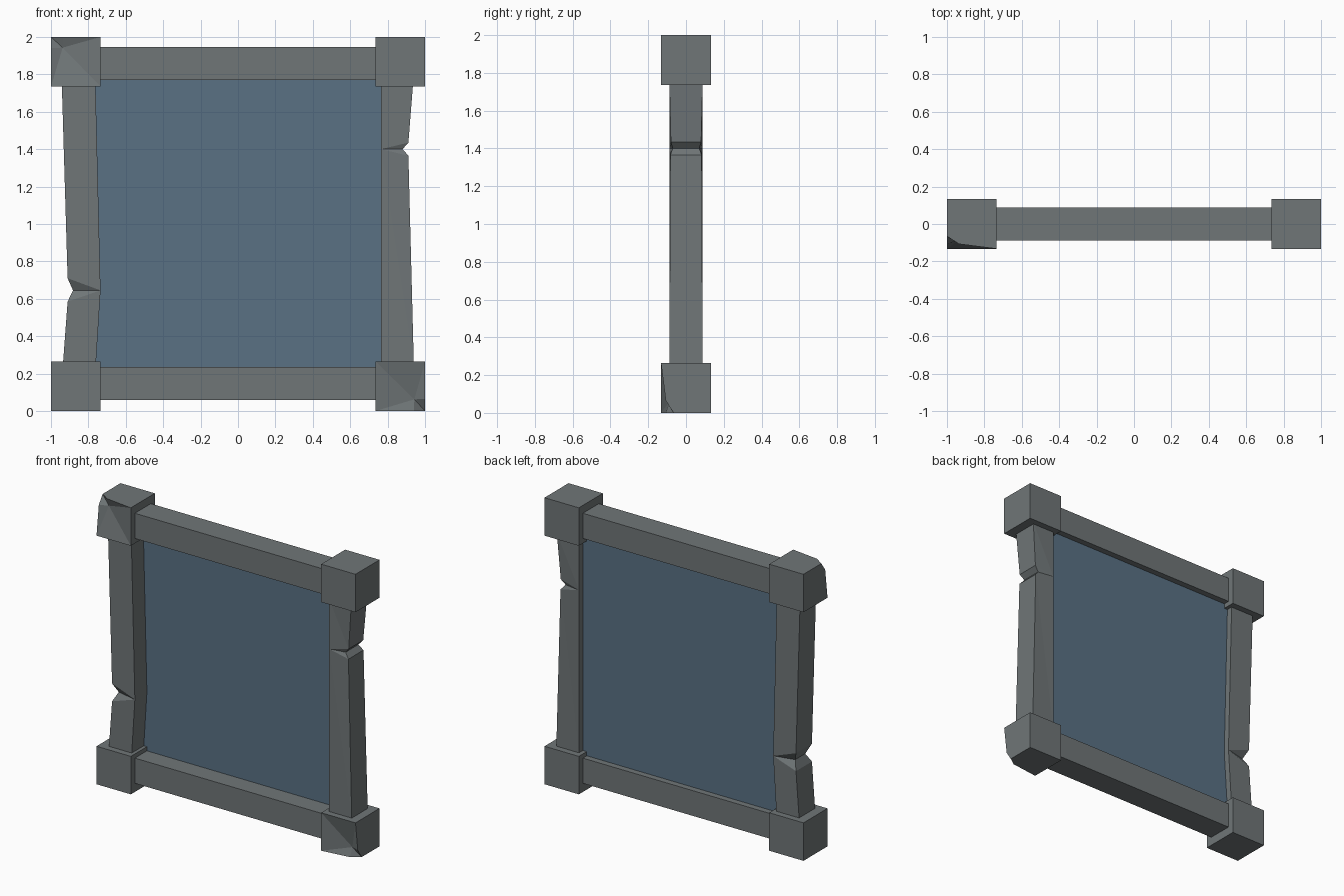
import bpy

if "Cube" in bpy.data.objects:
    bpy.data.objects.remove(bpy.data.objects["Cube"])

def material(name, color):
    m = bpy.data.materials.new(name)
    m.diffuse_color = (*color, 1)
    m.use_nodes = True
    m.node_tree.nodes["Principled BSDF"].inputs["Base Color"].default_value = m.diffuse_color
    return m

STONE = material("stone", (0.16, 0.18, 0.185))
PANE = material("pane", (0.10, 0.165, 0.23))

def make(name, verts, faces, mat=STONE):
    me = bpy.data.meshes.new(name)
    me.from_pydata(verts, [], faces)
    me.update()
    me.materials.append(mat)
    ob = bpy.data.objects.new(name, me)
    bpy.context.collection.objects.link(ob)
    return ob

def box(name, center, half):
    v = [tuple(c + s * h for c, s, h in zip(center, sg, half))
         for sg in [(x, y, z) for z in (-1, 1) for y in (-1, 1) for x in (-1, 1)]]
    return make(name, v, [(0, 2, 3, 1), (4, 5, 7, 6), (0, 1, 5, 4),
                          (2, 6, 7, 3), (0, 4, 6, 2), (1, 3, 7, 5)])

H = 0.1325

def chipped_block(name, cx, cz, swap):
    # cube with a broken front corner; swapping x and z moves the chip diagonally opposite
    v = [(-H, -H, -H), (H, -H, -H), (H, -H, H), (-H, -.065, H), (-.068, -.107, H),
         (-H, -.107, H - .06), (-.07, -.085, H - .057),
         (-H, H, -H), (H, H, -H), (H, H, H), (-H, H, H)]
    f = [(0, 1, 6), (1, 2, 6), (2, 4, 6), (4, 3, 6), (3, 5, 6), (5, 0, 6),
         (0, 5, 3, 10, 7), (1, 8, 9, 2), (0, 7, 8, 1), (2, 9, 10, 3, 4), (8, 7, 10, 9)]
    if swap:
        v = [(z, y, x) for x, y, z in v]
        f = [t[::-1] for t in f]
    make(name, [(x + cx, y, z + cz) for x, y, z in v], f)

def post(name, side, outer, inner):
    # outer: (x, z, half depth) down the worn edge; inner: (x, z) per outer point
    v, f = [], []
    for (xo, zo, d), (xi, zi) in zip(outer, inner):
        v += [(side * xi, -.088, zi), (side * xo, -d, zo),
              (side * xo, d, zo), (side * xi, .088, zi)]
    n = len(outer)
    for i in range(n - 1):
        for k in range(4):
            a, b = i * 4 + k, i * 4 + (k + 1) % 4
            # split into triangles so the notch faces stay crisp
            f += [(a, a + 4, b + 4), (a, b + 4, b)]
    f += [(0, 1, 2, 3), tuple(range(4 * n - 1, 4 * n - 5, -1))]
    if side < 0:
        f = [t[::-1] for t in f]
    ob = make(name, v, f)
    import bmesh
    bm = bmesh.new()
    bm.from_mesh(ob.data)
    bmesh.ops.remove_doubles(bm, verts=bm.verts, dist=.0005)
    bmesh.ops.recalc_face_normals(bm, faces=bm.faces)
    bm.to_mesh(ob.data)
    bm.free()

# corner blocks
C = 1 - H
chipped_block("top_left_block", -C, 2 - H, False)
chipped_block("bottom_right_block", C, H, True)
box("top_right_block", (C, 0, 2 - H), (H, H, H))
box("bottom_left_block", (-C, 0, H), (H, H, H))

# horizontal rails
for name, z in (("top_rail", 1.857), ("bottom_rail", .148)):
    box(name, (0, 0, z), (.75, .088, .088))

# worn vertical posts
post("left_post", -1,
     [(.942, 1.75, .088), (.911, .71, .088), (.882, .645, .055), (.911, .585, .088), (.936, .25, .088)],
     [(.762, 1.75), (.735, .645), (.735, .645), (.735, .645), (.76, .25)])
post("right_post", 1,
     [(.936, 1.75, .088), (.911, 1.435, .08), (.88, 1.4, .07), (.911, 1.365, .083), (.94, .25, .088)],
     [(.765, 1.75), (.765, 1.4), (.765, 1.4), (.765, 1.4), (.765, .25)])

# pane set towards the back of the frame
make("pane", [(-.78, .045, .2), (.78, .045, .2), (.78, .045, 1.8), (-.78, .045, 1.8)],
     [(0, 1, 2, 3)], PANE)
